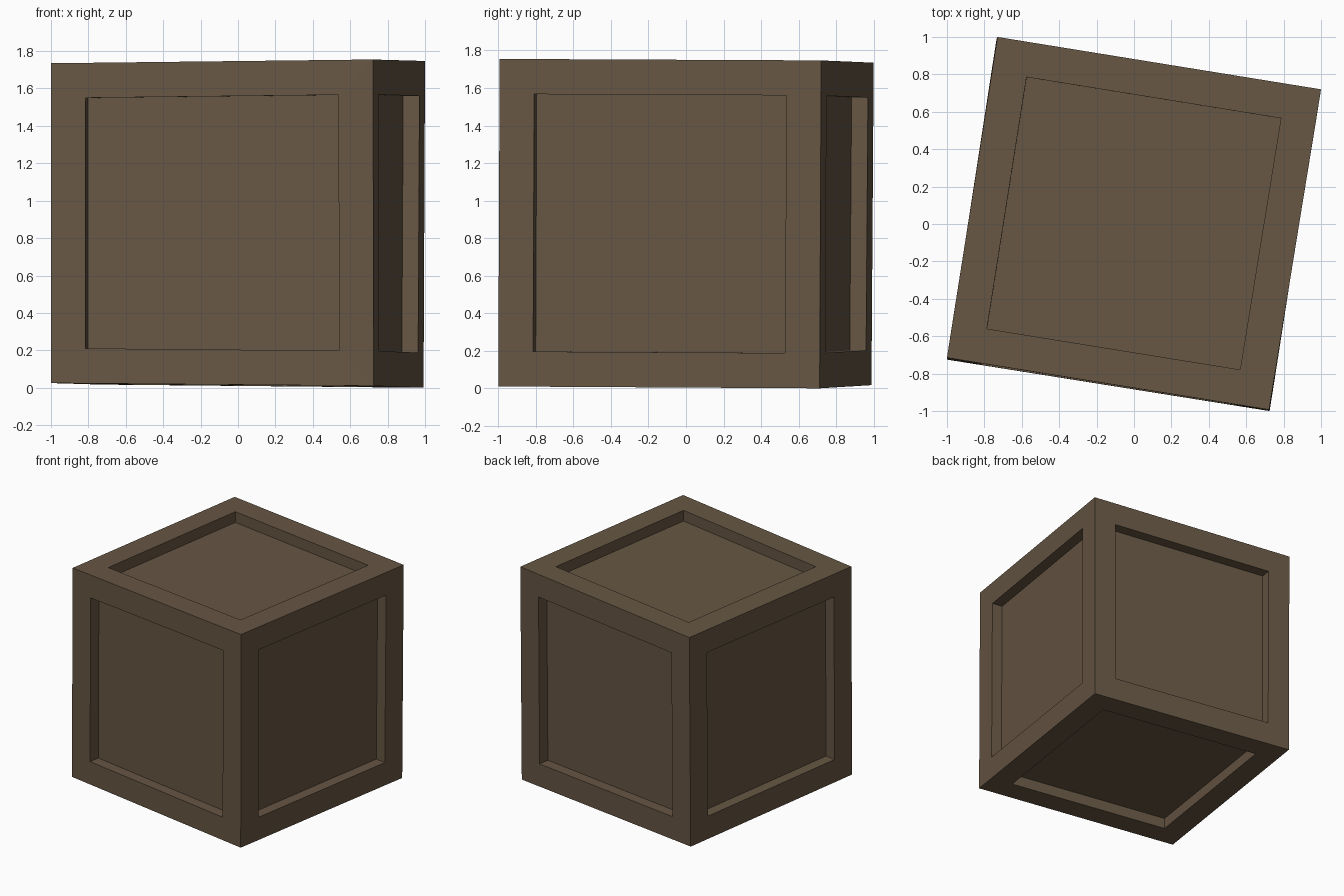
import bpy, bmesh

if "Cube" in bpy.data.objects:
    bpy.data.objects.remove(bpy.data.objects["Cube"])

FRAME, DEPTH = 0.187, 0.088

# Brown wood colour
wood = bpy.data.materials.new("brown_wood")
wood.diffuse_color = (0.135, 0.094, 0.057, 1)
wood.use_nodes = True
wood.node_tree.nodes["Principled BSDF"].inputs["Base Color"].default_value = wood.diffuse_color

# Slightly uneven, turned box corners: bottom ring then top ring
bottom = [(-1.0, -0.725, 0.025), (0.725, -1.0, 0.01), (0.992, 0.712, 0.0), (-0.735, 0.988, 0.017)]
top = [(-1.0, -0.715, 1.735), (0.722, -0.993, 1.755), (1.0, 0.72, 1.747), (-0.73, 1.0, 1.735)]

bm = bmesh.new()
b = [bm.verts.new(p) for p in bottom]
t = [bm.verts.new(p) for p in top]
bm.faces.new(b[::-1])
bm.faces.new(t)
for i in range(4):
    j = (i + 1) % 4
    bm.faces.new((b[i], b[j], t[j], t[i]))
bm.normal_update()

# Recessed square panel on every side, with straight walls
panels = bm.faces[:]
bmesh.ops.inset_individual(bm, faces=panels, thickness=FRAME, use_even_offset=True)
bm.normal_update()
for panel in bmesh.ops.extrude_discrete_faces(bm, faces=panels)["faces"]:
    panel.normal_update()
    bmesh.ops.translate(bm, verts=panel.verts[:], vec=panel.normal * -DEPTH)

# extrude_discrete_faces leaves walls joined to the frame; tidy everything
bmesh.ops.remove_doubles(bm, verts=bm.verts[:], dist=0.0005)
bmesh.ops.recalc_face_normals(bm, faces=bm.faces[:])

mesh = bpy.data.meshes.new("crate")
bm.to_mesh(mesh)
bm.free()
mesh.materials.append(wood)
crate = bpy.data.objects.new("crate", mesh)
bpy.context.collection.objects.link(crate)
